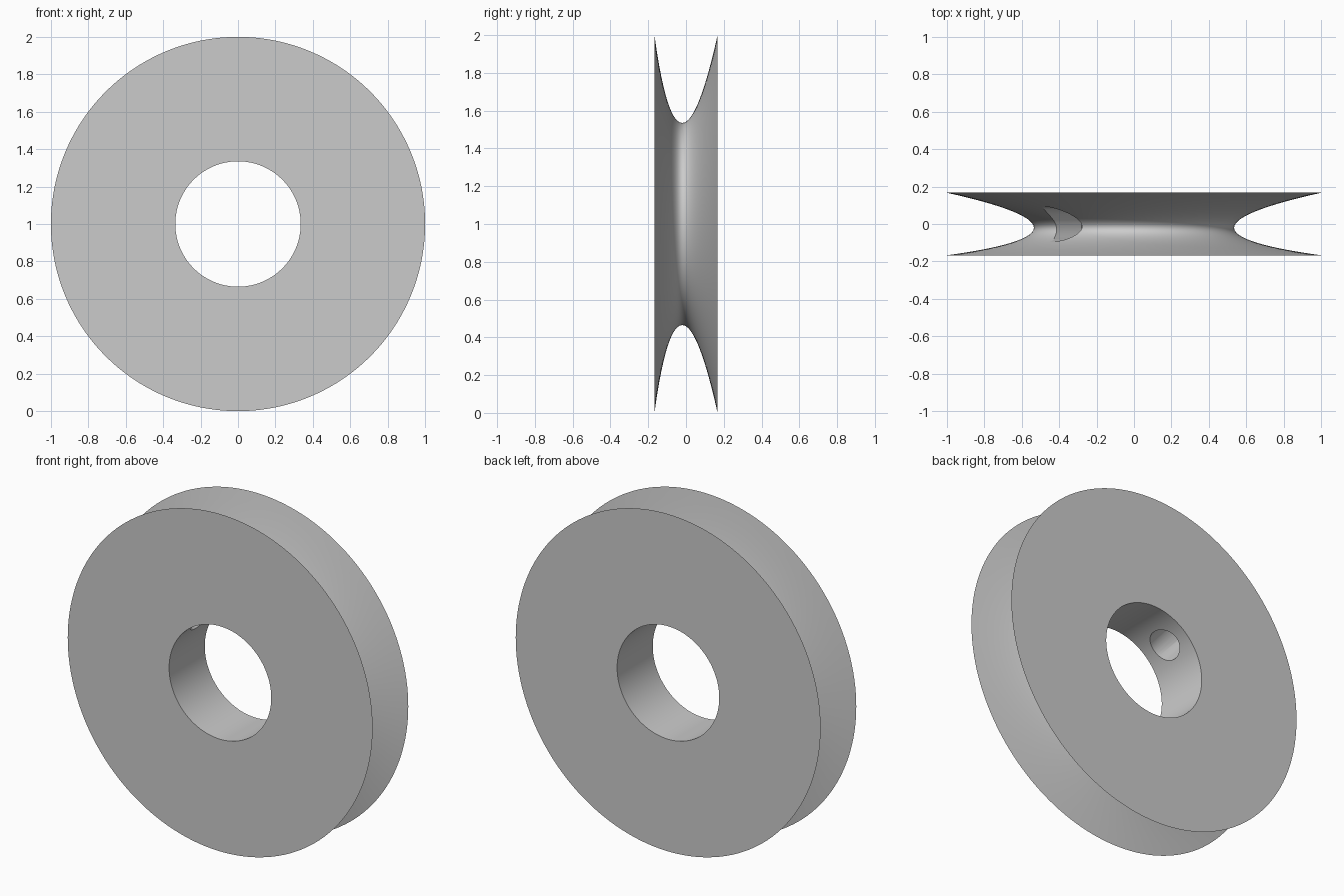
import bpy, bmesh, math
from mathutils import Matrix, Vector

if "Cube" in bpy.data.objects:
    bpy.data.objects.remove(bpy.data.objects["Cube"])

SEGMENTS = 160
RIM, BORE, HALF = 1.0, 0.335, 0.167
GROOVE_STEPS = 28

grey = bpy.data.materials.new("plain_grey")
grey.diffuse_color = (0.6, 0.6, 0.6, 1)
grey.use_nodes = True
grey.node_tree.nodes["Principled BSDF"].inputs["Base Color"].default_value = grey.diffuse_color

# Wheel section (y, radius): curved groove, slightly off centre, then the bore
profile = []
for i in range(GROOVE_STEPS + 1):
    t = i / GROOVE_STEPS
    a, b, c = (1 - t) ** 2, 2 * t * (1 - t), t * t
    profile.append((HALF * (c - a) - 0.04 * b, RIM * (a + c) + 0.07 * b))
profile += [(HALF, BORE), (-HALF, BORE)]

# Wheel: section revolved around the y axis
bm = bmesh.new()
rings = []
for s in range(SEGMENTS):
    ang = math.tau * s / SEGMENTS
    rings.append([bm.verts.new((r * math.cos(ang), y, 1 + r * math.sin(ang)))
                  for y, r in profile])
n = len(profile)
for s in range(SEGMENTS):
    p, q = rings[s], rings[(s + 1) % SEGMENTS]
    for k in range(n):
        j = (k + 1) % n
        bm.faces.new((p[k], p[j], q[j], q[k]))
bmesh.ops.recalc_face_normals(bm, faces=bm.faces)
mesh = bpy.data.meshes.new("grooved_wheel")
bm.to_mesh(mesh)
bm.free()
wheel = bpy.data.objects.new("grooved_wheel", mesh)
bpy.context.collection.objects.link(wheel)
mesh.materials.append(grey)

# Set screw hole: radial cutter from the bore out through the groove
angle = math.radians(131)
direction = Vector((math.cos(angle), 0, math.sin(angle)))
bm = bmesh.new()
bmesh.ops.create_cone(bm, cap_ends=True, segments=48, radius1=0.092,
                      radius2=0.092, depth=0.95)
rotation = direction.to_track_quat('Z', 'Y').to_matrix().to_4x4()
bm.transform(Matrix.Translation(Vector((0, 0, 1)) + direction * 0.6) @ rotation)
cut_mesh = bpy.data.meshes.new("hole_cutter")
bm.to_mesh(cut_mesh)
bm.free()
cut_mesh.materials.append(grey)
cutter = bpy.data.objects.new("hole_cutter", cut_mesh)
bpy.context.collection.objects.link(cutter)
cutter.hide_render = True

mod = wheel.modifiers.new("screw_hole", 'BOOLEAN')
mod.operation = 'DIFFERENCE'
mod.solver = 'EXACT'
mod.object = cutter
bpy.context.view_layer.objects.active = wheel
wheel.select_set(True)
cutter.select_set(False)
bpy.ops.object.modifier_apply(modifier=mod.name)
bpy.data.objects.remove(cutter)

# Smooth curved walls, keep rims sharp
bpy.ops.object.shade_smooth_by_angle(angle=math.radians(30))
